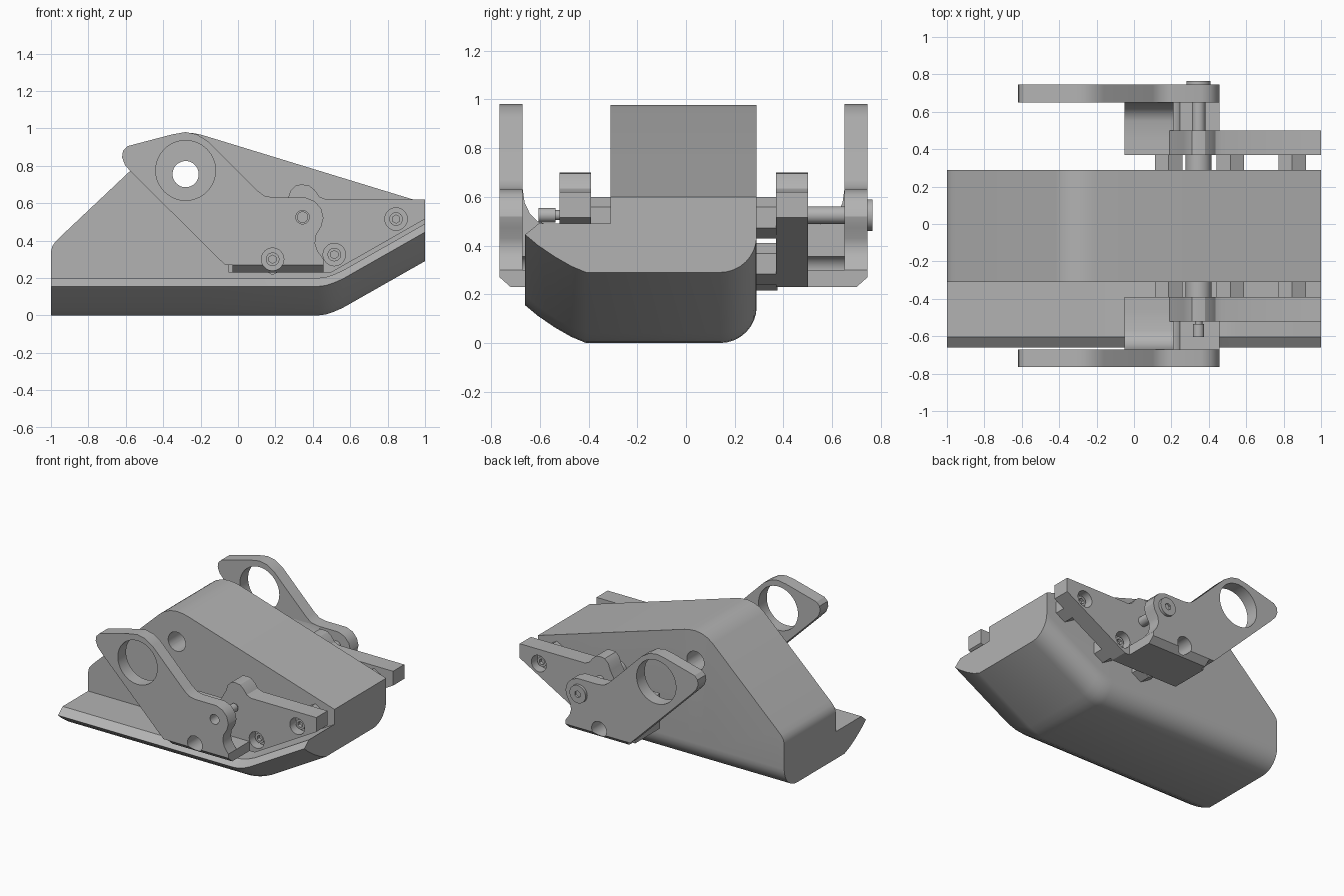
import bpy, bmesh, math

cube = bpy.data.objects.get("Cube")
if cube:
    bpy.data.objects.remove(cube, do_unlink=True)

grey = bpy.data.materials.new("plain_grey")
grey.use_nodes = True
colour = (0.45, 0.45, 0.45, 1)
grey.diffuse_color = colour
grey.node_tree.nodes["Principled BSDF"].inputs["Base Color"].default_value = colour

MID = -0.01          # mirror plane of the side brackets
BOLTS = [(0.185, 0.30), (0.515, 0.325), (0.845, 0.515)]
PIN = (0.345, 0.525)


def loft(name, rings):
    """Skin equal-length rings of points and cap both ends."""
    bm = bmesh.new()
    rows = [[bm.verts.new(p) for p in ring] for ring in rings]
    n = len(rows[0])
    for a, b in zip(rows, rows[1:]):
        for i in range(n):
            j = (i + 1) % n
            bm.faces.new((a[i], a[j], b[j], b[i]))
    bm.faces.new(rows[0])
    bm.faces.new(rows[-1])
    bmesh.ops.recalc_face_normals(bm, faces=bm.faces)
    mesh = bpy.data.meshes.new(name)
    bm.to_mesh(mesh)
    bm.free()
    mesh.materials.append(grey)
    obj = bpy.data.objects.new(name, mesh)
    bpy.context.collection.objects.link(obj)
    return obj


def plate(name, outline, y0, y1):
    """Extrude an (x, z) outline along y."""
    return loft(name, [[(x, y, z) for x, z in outline] for y in (y0, y1)])


def bar(name, outline, x0, x1):
    """Extrude a (y, z) outline along x."""
    return loft(name, [[(x, y, z) for y, z in outline] for x in (x0, x1)])


def rod(name, centre, y0, y1, r, n=40):
    """Cylinder or hexagonal prism along y."""
    turn = [math.pi / 2 + math.tau * i / n for i in range(n)]
    return plate(name, [(centre[0] + r * math.cos(a), centre[1] + r * math.sin(a))
                        for a in turn], y0, y1)


def select(obj):
    bpy.ops.object.select_all(action="DESELECT")
    obj.select_set(True)
    bpy.context.view_layer.objects.active = obj


def cut(obj, *cutters):
    for cutter in cutters:
        mod = obj.modifiers.new("cut", "BOOLEAN")
        mod.operation, mod.solver, mod.object = "DIFFERENCE", "EXACT", cutter
        select(obj)
        bpy.ops.object.modifier_apply(modifier=mod.name)
        bpy.data.objects.remove(cutter, do_unlink=True)


def interp(x, knots):
    for (xa, za), (xb, zb) in zip(knots, knots[1:]):
        if x <= xb:
            return za + (zb - za) * (x - xa) / (xb - xa)
    return knots[-1][1]


# Main body: one section swept along x, with a rising nose and a peaked roof
lift = [(-1, 0), (0.43, 0), (0.47, 0.005), (0.51, 0.018), (0.56, 0.04), (1, 0.29)]
roof = [(-1, 0.34), (-0.993, 0.37), (-0.975, 0.395), (-0.95, 0.42), (-0.42, 0.92),
        (-0.38, 0.95), (-0.33, 0.97), (-0.28, 0.977), (-0.23, 0.973), (-0.19, 0.964), (1, 0.60)]
belly = [(0.14 + 0.15 * math.sin(a), 0.15 - 0.15 * math.cos(a))
         for a in [math.pi / 2 * (1 - i / 8) for i in range(9)]]
belly += [(-0.41, 0), (-0.47, 0.025), (-0.54, 0.065), (-0.61, 0.113), (-0.66, 0.155), (-0.605, 0.2), (-0.31, 0.2)]
rings = []
for x in sorted({k[0] for k in lift + roof}):
    up, top = interp(x, lift), interp(x, roof)
    rings.append([(x, y, z + up) for y, z in belly] + [(x, -0.31, top), (x, 0.29, top)])
body = loft("main_body", rings)
cut(body, rod("body_bore", (-0.28, 0.755), -1, 1, 0.07))

# Outlines of the side brackets
arm_outline = [(-0.07, 0.27), (-0.57, 0.765), (-0.605, 0.805), (-0.62, 0.845), (-0.615, 0.88),
               (-0.59, 0.905), (-0.35, 0.968), (-0.28, 0.98), (-0.22, 0.968), (-0.16, 0.93),
               (0.10, 0.67), (0.14, 0.64), (0.19, 0.63), (0.36, 0.63), (0.41, 0.61),
               (0.445, 0.57), (0.457, 0.52), (0.445, 0.475), (0.418, 0.43), (0.412, 0.385),
               (0.425, 0.345), (0.457, 0.30), (0.457, 0.27)]
mount_outline = [(-0.05, 0.23), (-0.05, 0.487), (0.19, 0.487), (0.265, 0.62), (0.28, 0.665),
                 (0.31, 0.695), (0.34, 0.70), (0.38, 0.695), (0.41, 0.67), (0.435, 0.635),
                 (0.47, 0.62), (1, 0.62), (1, 0.515), (0.50, 0.23)]
foot_outline = [(0.45, 0.23), (0.71, 0.23), (0.755, 0.27), (0.755, 0.30), (0.45, 0.30)]
web_outline = [(0.45, 0.23), (0.67, 0.23), (0.67, 0.63), (0.66, 0.63), (0.652, 0.575),
               (0.63, 0.53), (0.60, 0.50), (0.56, 0.487), (0.45, 0.487)]

for side, s in (("left_side", 1), ("right_side", -1)):
    def at(d):
        return MID + s * d

    def flip(outline):
        return [(at(y), z) for y, z in outline]

    def access():
        return rod("cutter", BOLTS[0], at(0.44), at(0.8), 0.06)

    # Outer arm with its large eye and pin hole
    arm = plate("arm_" + side, arm_outline, at(0.66), at(0.755))
    cut(arm, rod("cutter", (-0.28, 0.775), at(0.6), at(0.8), 0.16, 64),
        rod("cutter", PIN, at(0.6), at(0.8), 0.036), access())

    # Foot and web joining arm to mount
    foot = bar("foot_" + side, flip(foot_outline), -0.03, 0.457)
    web = bar("web_" + side, flip(web_outline), -0.05, 0.21)
    cut(foot, access())
    cut(web, access())

    # Inner mount with counterbored bolt holes
    mount = plate("mount_" + side, mount_outline, at(0.38), at(0.51))
    cut(mount, *[rod("cutter", b, at(0.44), at(0.6), 0.06) for b in BOLTS])

    # Hex spacers and socket bolts
    for i, b in enumerate(BOLTS):
        rod(f"spacer_{side}_{i}", b, at(0.29), at(0.385), 0.085, 6)
        bolt = rod(f"bolt_{side}_{i}", b, at(0.42), at(0.475), 0.036)
        cut(bolt, rod("cutter", b, at(0.45), at(0.6), 0.022, 6))
    rod("pin_collar_" + side, PIN, at(0.29), at(0.385), 0.07)

# Cross pin, split by the body, with a socket head on one side
rod("pin_long", PIN, 0.28, 0.75, 0.036)
rod("pin_short", PIN, -0.535, -0.30, 0.02)
rod("pin_tip", PIN, -0.605, -0.535, 0.03)
head = rod("pin_head", PIN, 0.74, 0.765, 0.065)
cut(head, rod("cutter", PIN, 0.75, 0.8, 0.025, 6))

# Smooth rounded surfaces, keep hard edges
for obj in list(bpy.context.scene.objects):
    if obj.type == "MESH":
        select(obj)
        bpy.ops.object.shade_smooth_by_angle(angle=math.radians(28))
